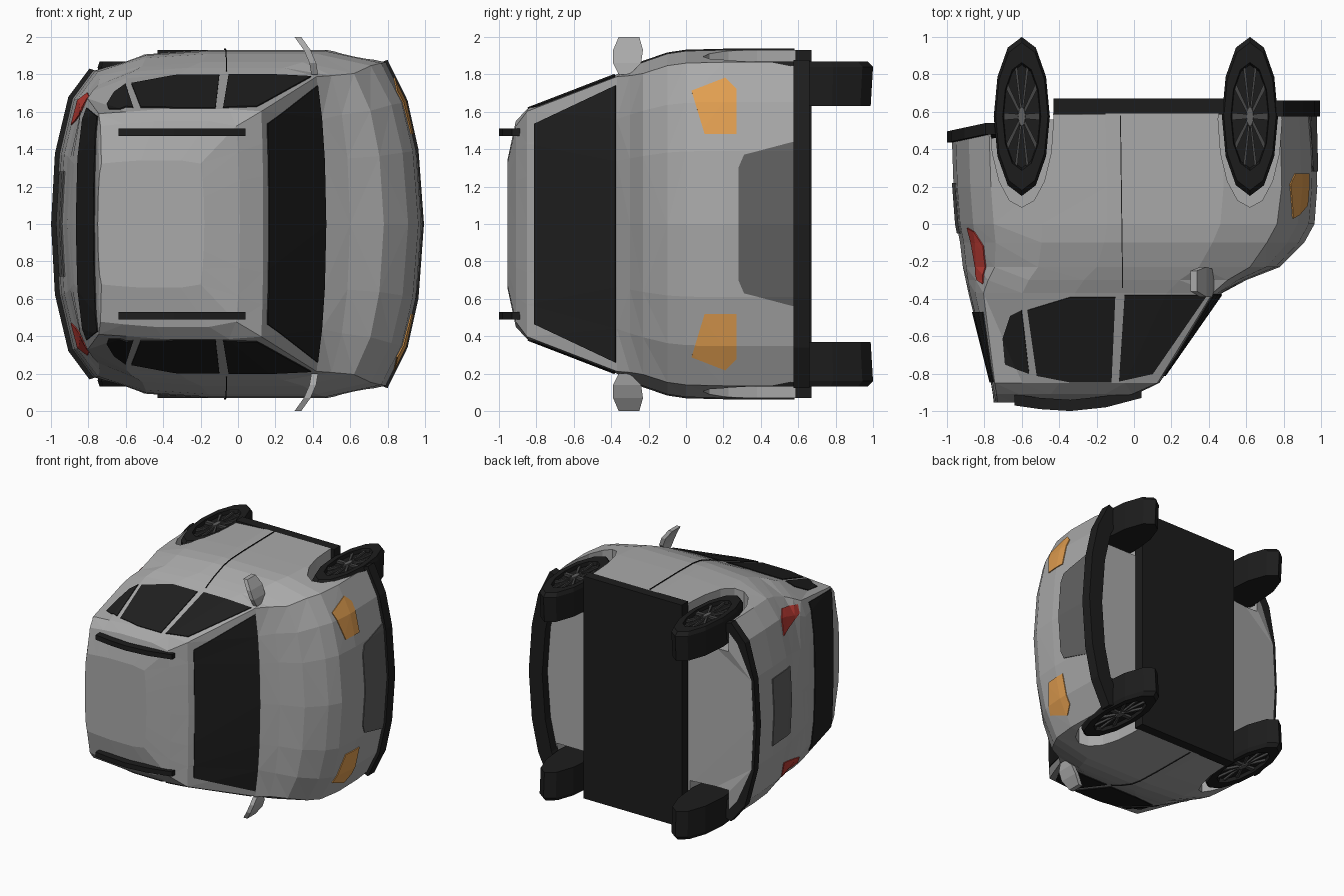
import bpy, bmesh, math
from mathutils import Vector

cube = bpy.data.objects.get("Cube")
if cube:
    bpy.data.objects.remove(cube, do_unlink=True)


def material(name, r, g, b):
    m = bpy.data.materials.new(name)
    m.use_nodes = True
    m.diffuse_color = (r, g, b, 1)
    m.node_tree.nodes["Principled BSDF"].inputs["Base Color"].default_value = (r, g, b, 1)
    return m


PAINT = material("silver_paint", .4, .4, .4)
GLASS = material("dark_glass", .014, .014, .014)
TRIM = material("black_trim", .012, .012, .012)
GREY = material("dark_grey", .12, .12, .12)
RIM = material("rim_grey", .06, .06, .06)
ORANGE = material("orange_lamp", .75, .34, .08)
RED = material("red_lamp", .5, .045, .035)


def finish(name, bm, mat):
    """Turn a bmesh into an object; parts are built about z = 0 and lifted by 1."""
    me = bpy.data.meshes.new(name)
    bm.to_mesh(me)
    bm.free()
    me.materials.append(mat)
    ob = bpy.data.objects.new(name, me)
    ob.location.z = 1
    bpy.context.collection.objects.link(ob)
    return ob


def loft_mesh(rings):
    """Skin a row of closed loops and cap both ends."""
    bm = bmesh.new()
    loops = [[bm.verts.new(p) for p in ring] for ring in rings]
    n = len(loops[0])
    for a, b in zip(loops, loops[1:]):
        for i in range(n):
            j = (i + 1) % n
            bm.faces.new((a[i], a[j], b[j], b[i]))
    bm.faces.new(loops[0])
    bm.faces.new(loops[-1])
    bmesh.ops.recalc_face_normals(bm, faces=bm.faces)
    return bm


def loft(name, rings, mat):
    return finish(name, loft_mesh(rings), mat)


def box(name, x0, x1, y0, y1, z0, z1, mat):
    return loft(name, [[(x, y0, z0), (x, y1, z0), (x, y1, z1), (x, y0, z1)] for x in (x0, x1)], mat)


# Body: plan outlines stacked from sill to roof
def half_plan(xf, a, xr, b, w, cf, cr):
    f, r = xf - a, xr + b
    side = [(f + (r - f) * t, w * k) for t, k in ((.2, 1), (.6, 1), (.83, .975))]
    return ([(xf, 0), (xf - .15 * a, .42 * w), (xf - .45 * a, .7 * w), (f, cf * w)] + side
            + [(r, cr * w), (xr + .45 * b, .72 * w * cr / .88), (xr + .1 * b, .4 * w), (xr, 0)])


def outline(y, *plan):
    half = half_plan(*plan)
    full = half + [(x, -w) for x, w in half[-2:0:-1]]
    return [(x, min(y, .5) if x < -.7 else y, w) for x, w in full]


SILL = (.97, .19, -.975, .2, .93, .93, .88)
LEVELS = [
    (.59,) + SILL,
    (.2, .98, .19, -.965, .2, .93, .93, .88),
    (0, .965, .2, -.95, .2, .925, .93, .88),
    (-.1, .91, .2, -.93, .19, .91, .93, .87),
    (-.23, .78, .16, -.915, .17, .865, .93, .86),
    (-.3, .6, .1, -.9, .12, .835, .95, .85),
    (-.37, .47, .05, -.885, .08, .8, .985, .84),
    (-.85, .135, .01, -.765, .02, .615, .98, .96),
    (-.91, .01, .02, -.755, .02, .55, .95, .95),
    (-.955, -.18, .02, -.75, .02, .34, .95, .95),
]
shell = loft_mesh([outline(*lv) for lv in LEVELS])
bmesh.ops.triangulate(shell, faces=shell.faces)
skin = shell.copy()
body = finish("body", shell, PAINT)

# Wheel arches cut from the body
AXLES = {"rear": -.6, "front": .62}
WHEEL_Y = .575


def ellipse(cx, cy, rx, ry, z, n):
    return [(cx + rx * math.sin(math.tau * i / n), cy + ry * math.cos(math.tau * i / n), z)
            for i in range(n)]


cutters = []
for x in AXLES.values():
    for s in (1, -1):
        c = loft("arch_cutter", [ellipse(x, .56, .17, .47, s * z, 16) for z in (.58, 1.1)], PAINT)
        c.hide_render = True
        cutters.append(c)
        mod = body.modifiers.new("arch", "BOOLEAN")
        mod.object, mod.operation, mod.solver = c, "DIFFERENCE", "EXACT"
bpy.context.view_layer.update()
cut = bpy.data.meshes.new_from_object(body.evaluated_get(bpy.context.evaluated_depsgraph_get()))
body.modifiers.clear()
body.data = cut
for c in cutters:
    bpy.data.objects.remove(c, do_unlink=True)


def patch(name, poly, direction, mat):
    """Thin plate following the body skin, trimmed to a convex outline seen along direction."""
    d = Vector(direction)
    pts = [Vector((u, v, 0)) if d.z else Vector((0, u, v)) for u, v in poly]
    mid = sum(pts, Vector()) / len(pts)
    bm = skin.copy()
    bm.normal_update()
    bmesh.ops.delete(bm, geom=[f for f in bm.faces if f.normal.dot(d) < .1], context="FACES")
    for p, q in zip(pts, pts[1:] + pts[:1]):
        n = (q - p).cross(d).normalized()
        if n.dot(mid - p) > 0:
            n = -n
        bmesh.ops.bisect_plane(bm, geom=bm.verts[:] + bm.edges[:] + bm.faces[:],
                               plane_co=p, plane_no=n, clear_outer=True)
    bm.normal_update()
    for v, n in [(v, v.normal.copy()) for v in bm.verts]:
        v.co += n * .007
    ob = finish(name, bm, mat)
    mod = ob.modifiers.new("thickness", "SOLIDIFY")
    mod.thickness, mod.offset = .008, -1


def mirrored(half):
    return half + [(u, -v) for u, v in reversed(half)]


# Glass, grille and number plate recess
FRONT, BACK = (1, 0, 0), (-1, 0, 0)
patch("windscreen", mirrored([(-.81, .535), (-.375, .74)]), FRONT, GLASS)
patch("rear_window", mirrored([(-.845, .575), (-.47, .62)]), BACK, GLASS)
patch("grille", mirrored([(.58, .44), (.31, .37), (.28, .3)]), FRONT, GREY)
patch("plate_recess", mirrored([(-.05, .28), (.22, .28)]), BACK, GREY)

SIDE_WINDOWS = {
    "front_door_window": [(.39, -.38), (.1, -.8), (-.08, -.84), (-.05, -.38)],
    "rear_door_window": [(-.1, -.39), (-.34, -.39), (-.57, -.46), (-.52, -.81), (-.34, -.845), (-.12, -.845)],
    "quarter_window": [(-.6, -.46), (-.66, -.49), (-.7, -.61), (-.69, -.75), (-.56, -.8)],
}
HEADLIGHT = [(.03, .71), (.21, .78), (.27, .72), (.27, .48), (.1, .48)]
TAIL_LIGHT = [(-.02, .53), (-.04, .66), (-.12, .7), (-.32, .66), (-.3, .6)]
SEAM = [(-.063, -.34), (-.058, -.34), (-.07, .58), (-.075, .58)]

# Wheel ring profile: depth, radius
TYRE = [(.63, .97), (.84, 1), (.87, .93), (.87, .68), (.84, .65)]

for s, side in ((1, "left"), (-1, "right")):
    for name, poly in SIDE_WINDOWS.items():
        patch(f"{side}_{name}", poly, (0, 0, s), GLASS)
    patch(f"{side}_door_seam", SEAM, (0, 0, s), TRIM)
    patch(f"{side}_headlight", [(u, s * v) for u, v in HEADLIGHT], FRONT, ORANGE)
    patch(f"{side}_tail_light", [(u, s * v) for u, v in TAIL_LIGHT], BACK, RED)

    # Roof rail
    rail = [(-.64, -.94), (-.5, -.96), (-.34, -.97), (-.15, -.95), (.04, -.9)]
    loft(f"{side}_roof_rail", [[(x, y - .03, s * .47), (x, y + .03, s * .47),
                                (x, y + .03, s * .51), (x, y - .03, s * .51)] for x, y in rail], TRIM)

    # Door mirror
    blade = [(.41, -.36, -.3, .8), (.4, -.39, -.24, .86), (.37, -.39, -.23, .93), (.32, -.36, -.25, 1)]
    loft(f"{side}_mirror", [[(x - .018, a, s * z), (x + .018, a, s * z),
                             (x + .018, b, s * z), (x - .018, b, s * z)] for x, a, b, z in blade], PAINT)

    # Wheels
    for end, x in AXLES.items():
        def ring(z, r, n=12):
            return ellipse(x, WHEEL_Y, .15 * r, .425 * r, s * z, n)

        def spot(r, t, off, z):
            return (x + .15 * (r * math.cos(t) - off * math.sin(t)),
                    WHEEL_Y + .425 * (r * math.sin(t) + off * math.cos(t)), s * z)

        label = f"{end}_{side}"
        loft(f"{label}_tyre", [ring(z, r) for z, r in TYRE], TRIM)
        loft(f"{label}_hub", [ring(.835, .15), ring(.865, .12)], GREY)
        for k in range(10):
            t = math.tau * k / 10
            loft(f"{label}_spoke", [[spot(r, t, -h, .835), spot(r, t, h, .835),
                                     spot(r, t, h, .858), spot(r, t, -h, .858)]
                                    for r, h in ((.1, .03), (.64, .045))], RIM)

# Floor slab and bumpers
box("floor", -.43, .48, .585, .67, -.93, .93, TRIM)


def bumper(name, half, depth, low, high, slope):
    path = [(x, -w) for x, w in reversed(half)] + half[1:]
    rings = []
    for x, w in path:
        rise = slope * (x + 1)
        ox, ow, ix = x * 1.025, w * 1.015, x - depth
        rings.append([(ox, low + rise, ow), (ox, high + rise, ow),
                      (ix, high + rise, w * .96), (ix, low + rise, w * .96)])
    loft(name, rings, TRIM)


plan = half_plan(*SILL)
bumper("front_bumper", plan[:4], .1, .575, .66, 0)
bumper("rear_bumper", plan[:6:-1], -.12, .43, .49, .22)
skin.free()
